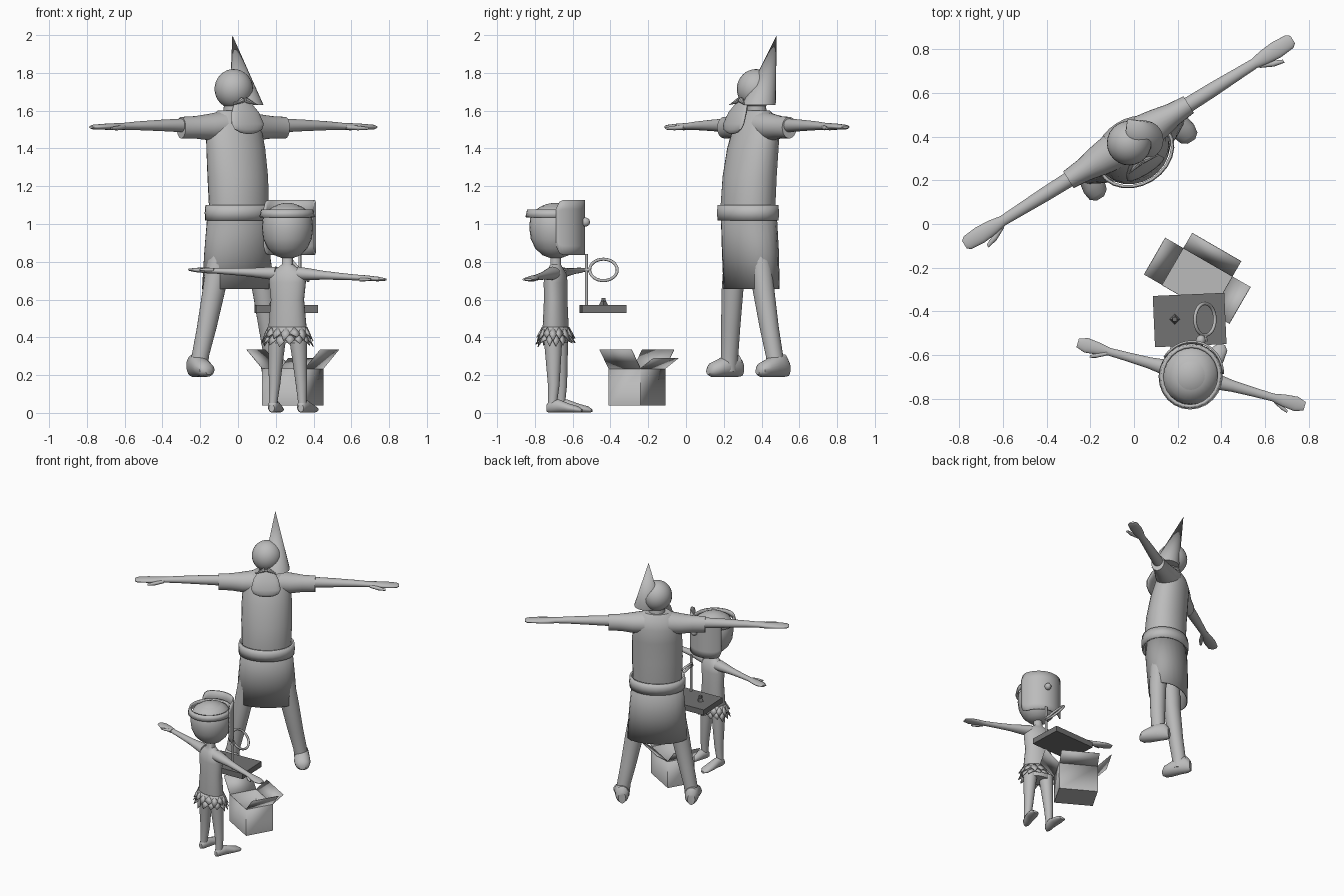
import bpy, bmesh, math, random
from mathutils import Matrix, Vector

if "Cube" in bpy.data.objects:
    bpy.data.objects.remove(bpy.data.objects["Cube"])

random.seed(4)
R = math.radians


def material(name, v):
    m = bpy.data.materials.new(name)
    m.diffuse_color = (v, v, v, 1)
    m.use_nodes = True
    m.node_tree.nodes["Principled BSDF"].inputs["Base Color"].default_value = m.diffuse_color
    return m


GREY = material("plain_grey", 0.5)
MID = material("mid_grey", 0.38)
DARK = material("dark_grey", 0.17)
I = Matrix.Identity(4)
MAN = Matrix.Translation((-0.025, 0.375, 0)) @ Matrix.Rotation(R(32), 4, 'Z')
CHILD = Matrix.Translation((0.262, -0.69, 0)) @ Matrix.Rotation(R(164.4), 4, 'Z')
BOX = Matrix.Translation((0.29, -0.26, 0)) @ Matrix.Rotation(R(-30), 4, 'Z')
TRAY = Matrix.Translation((0.255, -0.44, 0.55)) @ Matrix.Rotation(R(2.5), 4, 'Z')


def finish(name, bm, mat=GREY, M=I, thick=0):
    bmesh.ops.recalc_face_normals(bm, faces=bm.faces)
    me = bpy.data.meshes.new(name)
    bm.to_mesh(me)
    bm.free()
    me.transform(M)
    me.materials.append(mat)
    ob = bpy.data.objects.new(name, me)
    bpy.context.collection.objects.link(ob)
    if thick:
        s = ob.modifiers.new("thickness", 'SOLIDIFY')
        s.thickness = thick
        s.offset = 0
    return ob


def loft(name, rings, M=I, axis='z', mat=GREY, n=24, caps=True, thick=0):
    """Ellipse rings (position, u, v, radius u, radius v) joined along an axis."""
    bm = bmesh.new()
    loops = []
    for p, u, v, a, b in rings:
        loop = []
        for i in range(n):
            t = math.tau * i / n
            cu, cv = u + a * math.cos(t), v + b * math.sin(t)
            co = {'z': (cu, cv, p), 'x': (p, cu, cv), 'y': (cu, p, cv)}[axis]
            loop.append(bm.verts.new(co))
        loops.append(loop)
    for A, B in zip(loops, loops[1:]):
        for i in range(n):
            bm.faces.new((A[i], A[(i + 1) % n], B[(i + 1) % n], B[i]))
    if caps:
        bm.faces.new(loops[0])
        bm.faces.new(loops[-1])
    return finish(name, bm, mat, M, thick)


def ball(name, c, s, M=I, zmin=None, mat=GREY):
    bm = bmesh.new()
    bmesh.ops.create_uvsphere(bm, u_segments=24, v_segments=16, radius=1,
                              matrix=Matrix.Translation(c) @ Matrix.Diagonal((*s, 1)))
    if zmin:
        bmesh.ops.bisect_plane(bm, geom=bm.verts[:] + bm.edges[:] + bm.faces[:],
                               plane_co=(0, 0, zmin), plane_no=(0, -0.25, 1), clear_inner=True)
    return finish(name, bm, mat, M)


def block(name, c, s, M=I, mat=GREY):
    bm = bmesh.new()
    bmesh.ops.create_cube(bm, size=1, matrix=Matrix.Translation(c) @ Matrix.Diagonal((*s, 1)))
    return finish(name, bm, mat, M)


def cone(name, base, tip, r, M=I, n=24, r2=0, mat=GREY, upright=False):
    """Cone from base to tip; an upright base stays level and the tip leans."""
    base, tip = Vector(base), Vector(tip)
    d = tip - base
    if upright:
        T = Matrix(((1, 0, d.x / d.z, 0), (0, 1, d.y / d.z, 0), (0, 0, 1, 0), (0, 0, 0, 1)))
        depth = d.z
    else:
        T = d.to_track_quat('Z', 'Y').to_matrix().to_4x4()
        depth = d.length
    bm = bmesh.new()
    bmesh.ops.create_cone(bm, cap_ends=True, segments=n, radius1=r, radius2=r2, depth=depth,
                          matrix=Matrix.Translation((base + tip) / 2) @ T)
    return finish(name, bm, mat, M)


# --- tall bearded man ---
loft("man_torso", [(1.04, 0, -.055, .165, .13), (1.1, 0, -.055, .166, .138), (1.25, 0, -.045, .171, .132),
                   (1.4, 0, -.025, .168, .122), (1.5, 0, -.005, .162, .108), (1.56, 0, 0, .145, .085),
                   (1.6, 0, 0, .09, .06)], MAN)
loft("man_neck", [(1.57, 0, 0, .055, .055), (1.68, 0, -.01, .05, .05)], MAN)
loft("man_belt", [(1.02, 0, -.055, .182, .146), (1.06, 0, -.055, .184, .149), (1.1, 0, -.055, .18, .146)],
     MAN, caps=False, thick=.012)
loft("man_kilt", [(1.05, 0, -.05, .17, .136), (.85, 0, -.04, .187, .13), (.655, 0, -.033, .2, .118)],
     MAN, caps=False, mat=MID, thick=.006)
ball("man_head", (0, -.005, 1.715), (.102, .102, .105), MAN)
cone("man_hat", (.045, .385, 1.63), (-.03, .48, 2.0), .09, upright=True)
loft("man_beard", [(1.645, 0, -.09, .05, .02), (1.59, 0, -.12, .085, .024), (1.53, 0, -.145, .1, .022),
                   (1.5, 0, -.152, .085, .018), (1.483, 0, -.153, .05, .012), (1.477, 0, -.153, .015, .005)], MAN)
for s, side in ((1, "right"), (-1, "left")):
    loft(f"man_{side}_sleeve", [(s * .08, 0, 1.52, .085, .075), (s * .16, 0, 1.513, .072, .069),
                                (s * .24, 0, 1.512, .054, .059), (s * .325, 0, 1.51, .045, .057)], MAN, 'x')
    loft(f"man_{side}_arm", [(s * x, 0, z, a, b) for x, z, a, b in (
        (.28, 1.522, .036, .038), (.45, 1.522, .033, .03), (.6, 1.52, .027, .023), (.68, 1.517, .024, .019),
        (.73, 1.515, .034, .019), (.8, 1.515, .04, .016), (.87, 1.513, .034, .013), (.887, 1.513, .02, .007))],
        MAN, 'x')
    loft(f"man_{side}_thumb", [(s * .69, -.015, 1.512, .015, .012), (s * .75, -.045, 1.508, .015, .012),
                               (s * .8, -.062, 1.506, .008, .007)], MAN, 'x', n=12)
    loft(f"man_{side}_leg", [(.95, s * .09, -.055, .075, .07), (.65, s * .155, -.055, .062, .056),
                             (.45, s * .193, -.043, .053, .05), (.3, s * .225, -.03, .046, .046),
                             (.22, s * .233, -.03, .046, .046)], MAN)
    loft(f"man_{side}_shoe", [(.05, s * .232, .235, .025, .04), (.025, s * .233, .25, .045, .06),
                              (-.03, s * .236, .252, .05, .062), (-.09, s * .242, .236, .055, .046),
                              (-.13, s * .245, .228, .046, .037), (-.15, s * .246, .22, .02, .018)], MAN, 'y')
    cone(f"man_{side}_moustache", (s * .01, -.105, 1.655), (s * .08, -.125, 1.63), .016, MAN, 8)

# --- masked child, facing the box ---
loft("child_torso", [(.37, 0, 0, .085, .06), (.45, 0, 0, .104, .066), (.6, 0, 0, .09, .06),
                     (.69, 0, 0, .1, .06), (.74, 0, 0, .098, .052), (.765, 0, 0, .06, .038),
                     (.785, 0, 0, .03, .028), (.85, 0, 0, .028, .028)], CHILD)
loft("child_head", [(.82, 0, 0, .03, .03), (.835, 0, 0, .07, .07), (.87, 0, 0, .104, .108), (.92, 0, 0, .128, .132),
                    (.98, 0, 0, .136, .14), (1.03, 0, 0, .13, .136), (1.07, 0, 0, .108, .115),
                    (1.095, 0, 0, .07, .075), (1.105, 0, 0, .02, .02)], CHILD)
ball("child_hair", (0, .003, .97), (.142, .149, .142), CHILD, 1.035)
loft("child_mask_strap", [(1.035, 0, .008, .14, .146), (1.075, 0, .008, .13, .137)], CHILD,
     caps=False, thick=.014)
for s, side in ((1, "left"), (-1, "right")):
    tip = .758 if s > 0 else .706
    loft(f"child_{side}_arm", [(s * x, 0, .738 + (tip - .738) * (x - .06) / .48, a, b) for x, a, b in (
        (.06, .042, .036), (.12, .036, .031), (.2, .026, .023), (.3, .021, .018), (.39, .018, .015),
        (.44, .028, .015), (.5, .034, .012), (.54, .02, .006))], CHILD, 'x')
    loft(f"child_{side}_thumb", [(s * .4, .01, tip, .012, .01), (s * .44, .032, tip, .011, .009),
                                 (s * .47, .045, tip, .006, .005)], CHILD, 'x', n=12)
    loft(f"child_{side}_leg", [(.43, s * .055, 0, .05, .052), (.3, s * .064, -.005, .04, .042),
                               (.15, s * .074, -.01, .03, .031), (.06, s * .08, -.005, .023, .025),
                               (.02, s * .082, -.005, .023, .025)], CHILD)
    loft(f"child_{side}_foot", [(.025, s * .08, .025, .015, .02), (.01, s * .08, .033, .025, .032),
                                (-.04, s * .083, .036, .03, .035), (-.1, s * .09, .025, .037, .024),
                                (-.15, s * .096, .018, .034, .017), (-.172, s * .098, .012, .015, .008)],
         CHILD, 'y')

# curved face mask with rounded corners
bm = bmesh.new()
cols = []
N = 24
for i in range(N + 1):
    t = R(16 + 148 * i / N)
    e = abs(2 * i / N - 1)
    cut = 0 if e < .75 else .045 * (1 - math.sqrt(max(0, 1 - ((e - .75) / .25) ** 2)))
    lo, hi = .835 + cut, 1.128 - cut
    cols.append([bm.verts.new((.145 * math.cos(t), -.152 * math.sin(t), lo + (hi - lo) * k / 6))
                 for k in range(7)])
for A, B in zip(cols, cols[1:]):
    for k in range(6):
        bm.faces.new((A[k], B[k], B[k + 1], A[k + 1]))
finish("child_mask", bm, GREY, CHILD, .01)
ball("mask_nose", (0, -.162, 1.01), (.022, .026, .024), CHILD)

# leaf skirt in two layers
bm = bmesh.new()
for tier, (top, low, out) in enumerate(((.455, .385, .02), (.425, .352, .022))):
    for i in range(15):
        t = math.tau * (i + .5 * tier) / 15
        w = .2 + random.uniform(0, .06)
        drop = low + random.uniform(-.008, .02)
        pts = []
        for dt, z, g in ((0, top, 0), (w, (top + low) / 2, out * .8),
                         (random.uniform(-.1, .1), drop, out * 1.6), (-w, (top + low) / 2, out * .8)):
            pts.append(bm.verts.new(((.106 + g) * math.cos(t + dt), (.068 + g) * math.sin(t + dt), z)))
        bm.faces.new((pts[0], pts[1], pts[2]))
        bm.faces.new((pts[0], pts[2], pts[3]))
finish("child_leaf_skirt", bm, GREY, CHILD, .004)
loft("leaf_skirt_waist", [(.4, 0, 0, .114, .078), (.455, 0, 0, .106, .069)], CHILD, caps=False, thick=.004)

# --- open carton ---
bm = bmesh.new()
hx, hy, z0, z1 = .13, .0975, .04, .235
C = ((-hx, -hy), (hx, -hy), (hx, hy), (-hx, hy))
low = [bm.verts.new((x, y, z0)) for x, y in C]
up = [bm.verts.new((x, y, z1)) for x, y in C]
bm.faces.new(low)
for i in range(4):
    bm.faces.new((low[i], low[(i + 1) % 4], up[(i + 1) % 4], up[i]))
finish("carton", bm, GREY, BOX, .004)
for i, out, rise in ((1, (.095, 0), .1), (3, (-.095, 0), .1), (2, (0, .08), .055)):
    bm = bmesh.new()
    a, b = C[i], C[(i + 1) % 4]
    bm.faces.new([bm.verts.new(p) for p in ((*a, z1), (*b, z1), (b[0] + out[0], b[1] + out[1], z1 + rise),
                                            (a[0] + out[0], a[1] + out[1], z1 + rise))])
    finish(f"carton_flap_{i}", bm, GREY, BOX, .004)

# --- floating stand with ring ---
block("stand_base", (0, 0, 0), (.328, .235, .04), TRAY, DARK)
cone("stand_peg", (.187, -.437, .57), (.187, -.437, .595), .024, n=4, r2=.012, mat=DARK)
block("stand_peg_top", (.187, -.437, .6), (.02, .02, .018), mat=DARK)
cone("stand_post", (.327, -.527, .565), (.327, -.527, .84), .008, n=12, r2=.008)
bpy.ops.mesh.primitive_torus_add(major_radius=.073, minor_radius=.008, major_segments=32, minor_segments=10,
                                 location=(.325, -.437, .757))
ring = bpy.context.object
ring.name = "stand_ring"
ring.rotation_mode = 'QUATERNION'
ring.rotation_quaternion = Vector((.78, 0, .63)).to_track_quat('Z', 'Y')
ring.data.materials.append(GREY)
cone("ring_clamp", (.327, -.54, .757), (.325, -.508, .757), .01, n=10, r2=.01)

# smooth rounded parts, keep edges sharp
bpy.ops.object.select_all(action='SELECT')
bpy.context.view_layer.objects.active = ring
bpy.ops.object.shade_smooth_by_angle(angle=R(40))
